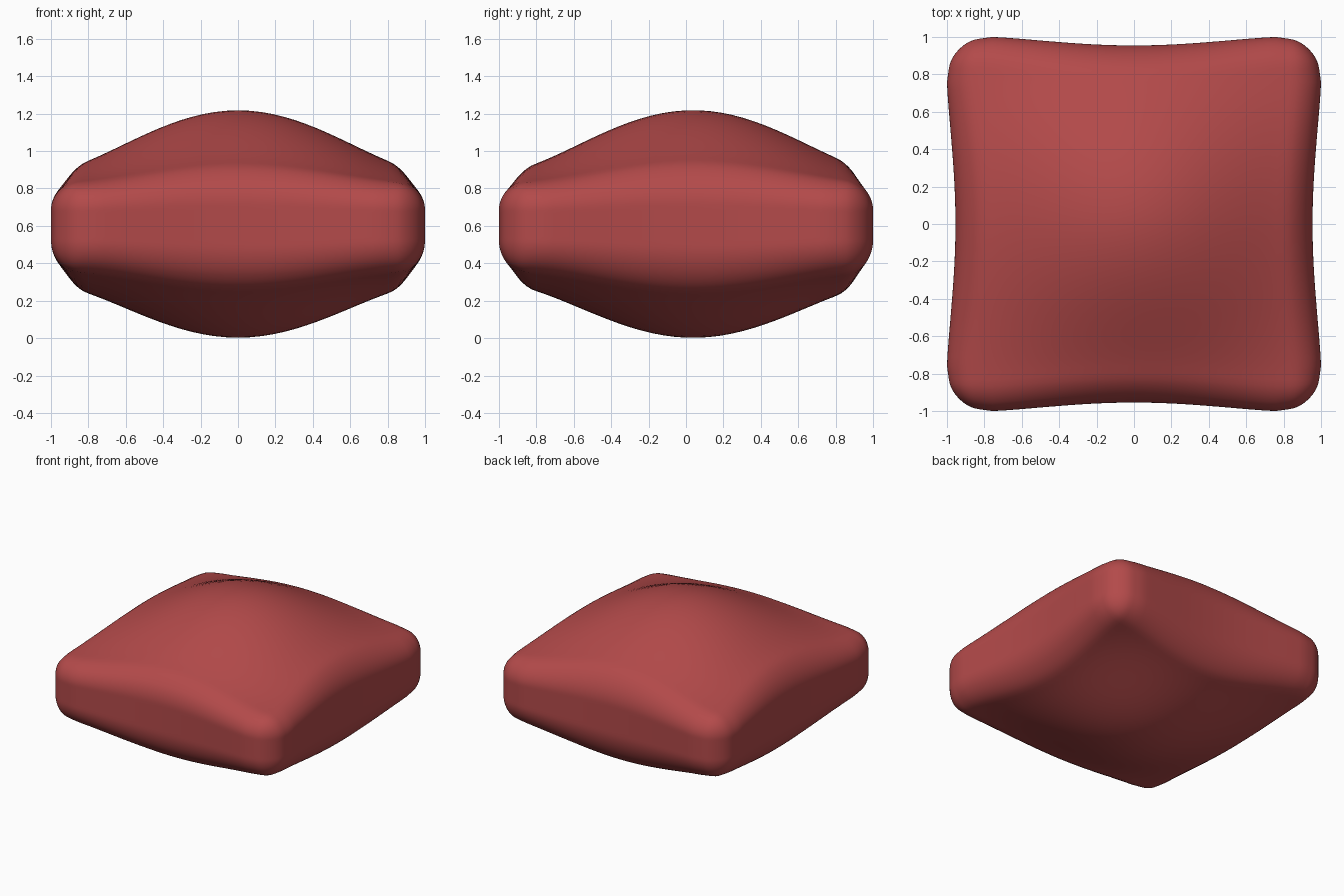
import bpy, bmesh, math
from mathutils import Vector

if "Cube" in bpy.data.objects:
    bpy.data.objects.remove(bpy.data.objects["Cube"])

EXT = Vector((1.01, 1.01, 0.24))   # half size of the rounded slab at its corners
RAD = 0.16                         # edge rounding
MID_Z = 0.61

red = bpy.data.materials.new("cushion red")
red.diffuse_color = (0.45, 0.068, 0.068, 1)
red.use_nodes = True
red.node_tree.nodes["Principled BSDF"].inputs["Base Color"].default_value = red.diffuse_color


def bell(t):
    # soft bump: 1 in the middle, 0 at the rim
    return math.cos(min(abs(t) / 1.03, 1) * math.pi / 2) ** 2


def dome(t):
    # broader bump for the crown
    return max(0, 1 - t * t) ** 1.45


def half_height(x, y, above):
    # low corners, fuller edges, domed centre; the underside is a little fuller
    y -= 0.04
    base, edge = (0.213, 0.082) if above else (0.25, 0.085)
    crown = 0.608 - base - 2 * edge
    return base + edge * (bell(x) + bell(y)) + crown * dome(x) * dome(y)


def corner(x, y):
    # 0 along the sides, rising toward the four corners
    return max(0, abs(x) - 0.75) * max(0, abs(y) - 0.75) / 0.0625


# Finely divided cube, shaped to a rounded slab and then puffed up
bm = bmesh.new()
bmesh.ops.create_cube(bm, size=2)
bmesh.ops.subdivide_edges(bm, edges=bm.edges[:], cuts=47, use_grid_fill=True)
inner = EXT - Vector((RAD, RAD, RAD))
for v in bm.verts:
    # spread grid lines toward the rim so that the rounding is smooth
    p = Vector([math.sin(c * math.pi / 2) * e for c, e in zip(v.co, EXT)])
    core = Vector([max(-i, min(i, c)) for c, i in zip(p, inner)])
    p = core + (p - core).normalized() * RAD
    # puff the thickness, pull in the middle of each side, soften the corners
    z = MID_Z + p.z * half_height(p.x, p.y, p.z > 0) / EXT.z
    k = 1 - 0.04 * corner(p.x, p.y)
    v.co = (p.x * k * (1 - 0.055 * bell(p.y)), p.y * k * (1 - 0.055 * bell(p.x)), z)
bmesh.ops.recalc_face_normals(bm, faces=bm.faces[:])
for f in bm.faces:
    f.smooth = True

mesh = bpy.data.meshes.new("cushion")
bm.to_mesh(mesh)
bm.free()
mesh.materials.append(red)
cushion = bpy.data.objects.new("cushion", mesh)
bpy.context.collection.objects.link(cushion)
